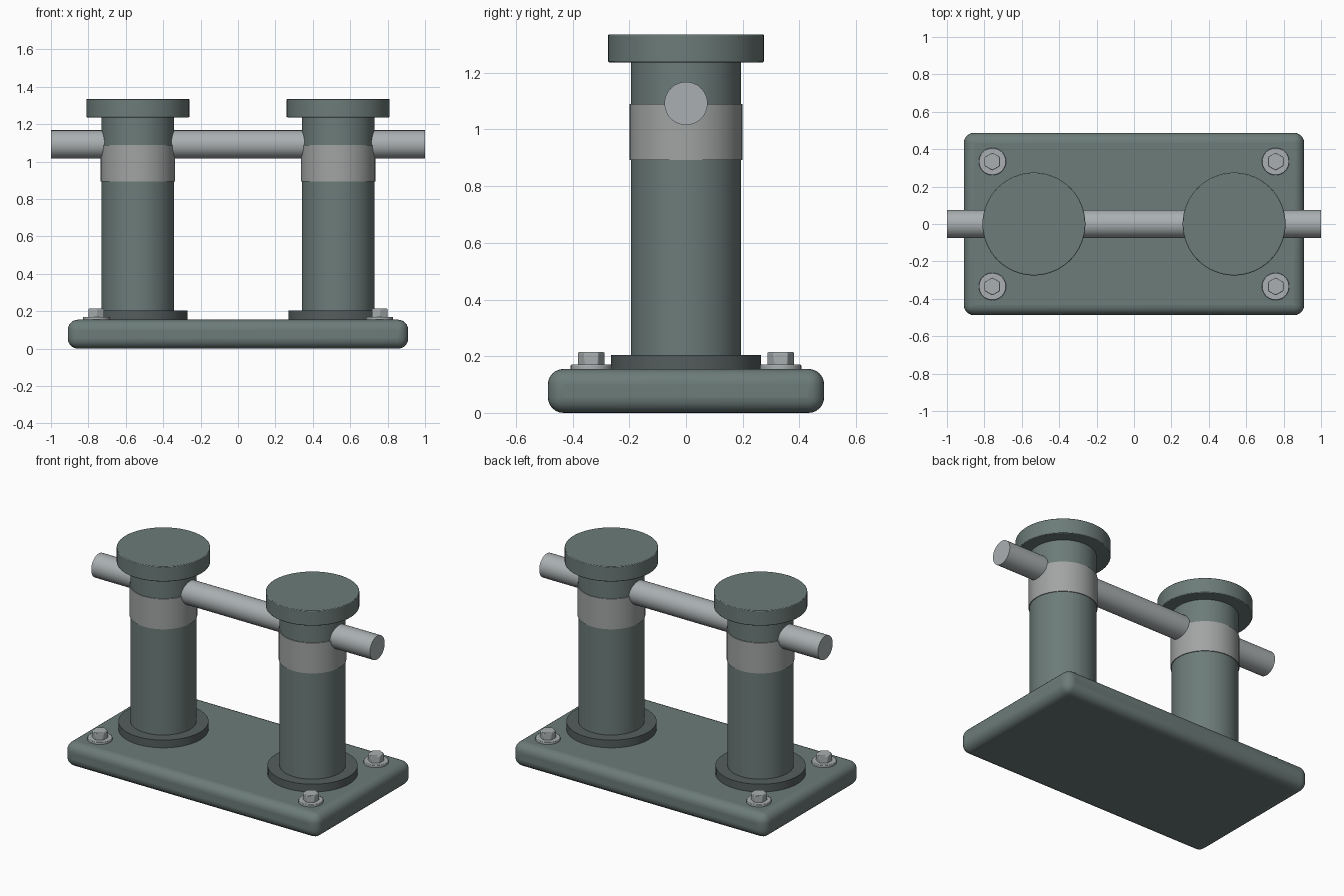
import bpy, math

if "Cube" in bpy.data.objects:
    bpy.data.objects.remove(bpy.data.objects["Cube"])


def material(name, color):
    m = bpy.data.materials.new(name)
    m.diffuse_color = (*color, 1)
    m.use_nodes = True
    m.node_tree.nodes["Principled BSDF"].inputs["Base Color"].default_value = m.diffuse_color
    return m


PAINT = material("green_paint", (0.15, 0.20, 0.19))
DARK = material("dark_paint", (0.09, 0.11, 0.11))
STEEL = material("steel", (0.40, 0.43, 0.44))
BAND = material("band_grey", (0.36, 0.37, 0.37))


def finish(obj, name, mat, bevel=0, segments=2):
    obj.name = name
    obj.data.materials.append(mat)
    if bevel:
        b = obj.modifiers.new("bevel", 'BEVEL')
        b.width = bevel
        b.segments = segments
        b.limit_method = 'ANGLE'
    bpy.ops.object.shade_smooth_by_angle(angle=math.radians(35))
    return obj


def disc(name, mat, x, y, r, z0, z1, sides=64, bevel=0):
    bpy.ops.mesh.primitive_cylinder_add(vertices=sides, radius=r, depth=z1 - z0,
                                        location=(x, y, (z0 + z1) / 2))
    return finish(bpy.context.object, name, mat, bevel)


# Rounded base plate
bpy.ops.mesh.primitive_cube_add(size=1, location=(0, 0, 0.0775))
plate = bpy.context.object
plate.scale = (1.82, 0.975, 0.155)
bpy.ops.object.transform_apply(location=False, rotation=False, scale=True)
finish(plate, "base_plate", PAINT, 0.055, 6)

for side, sx in (("left", -1), ("right", 1)):
    # Bollard: foot flange, post, band and cap
    x = sx * 0.535
    disc(side + "_foot_flange", DARK, x, 0, 0.265, 0.15, 0.205)
    disc(side + "_post", PAINT, x, 0, 0.194, 0.15, 1.25)
    disc(side + "_band", BAND, x, 0, 0.199, 0.893, 1.09)
    disc(side + "_cap", PAINT, x, 0, 0.275, 1.237, 1.335, bevel=0.004)
    # Corner bolts with washers
    for end, sy in (("front", -1), ("back", 1)):
        bx, by = sx * 0.757, sy * 0.334
        disc(f"{side}_{end}_washer", STEEL, bx, by, 0.073, 0.15, 0.170, 32, 0.003)
        disc(f"{side}_{end}_bolt_head", STEEL, bx, by, 0.048, 0.165, 0.214, 6, 0.004)

# Horizontal cross bar through both posts
bpy.ops.mesh.primitive_cylinder_add(vertices=48, radius=0.076, depth=2,
                                    location=(0, 0, 1.092), rotation=(0, math.pi / 2, 0))
finish(bpy.context.object, "cross_bar", STEEL)
